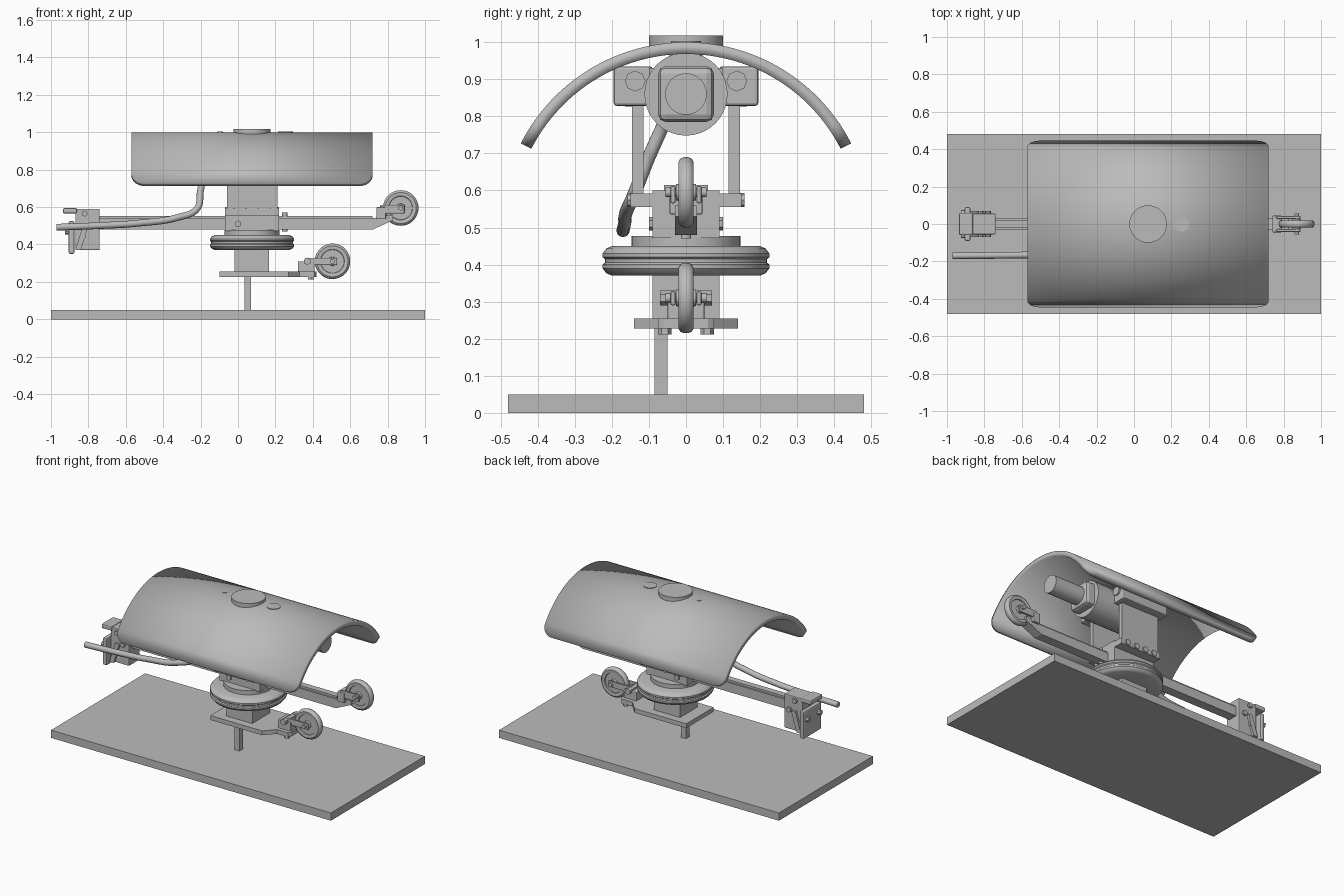
import bpy, bmesh
from math import pi, sin, cos, sqrt, radians
from mathutils import Vector, Matrix

if "Cube" in bpy.data.objects:
    bpy.data.objects.remove(bpy.data.objects["Cube"], do_unlink=True)

GREY = (0.5, 0.5, 0.5, 1)
mat = bpy.data.materials.new("plain grey")
mat.use_nodes = True
mat.diffuse_color = GREY
mat.node_tree.nodes["Principled BSDF"].inputs["Base Color"].default_value = GREY

CX = 0.075                      # axis of the turntable
TURN = {"x": Matrix.Rotation(pi / 2, 4, "Y"), "y": Matrix.Rotation(-pi / 2, 4, "X"),
        "z": Matrix.Identity(4)}


def finish(name, bm, smooth=False, bevel=0):
    bmesh.ops.recalc_face_normals(bm, faces=bm.faces)
    me = bpy.data.meshes.new(name)
    bm.to_mesh(me)
    bm.free()
    ob = bpy.data.objects.new(name, me)
    bpy.context.collection.objects.link(ob)
    me.materials.append(mat)
    if bevel:
        mod = ob.modifiers.new("Bevel", "BEVEL")
        mod.width, mod.segments = bevel, 2
    if smooth:
        bpy.ops.object.select_all(action="DESELECT")
        ob.select_set(True)
        bpy.context.view_layer.objects.active = ob
        bpy.ops.object.shade_smooth_by_angle(angle=radians(35))
    return ob


def box(name, xs, ys, zs, bevel=0):
    bm = bmesh.new()
    bmesh.ops.create_cube(bm, size=1)
    for v in bm.verts:
        v.co = [(a + b) / 2 + c * (b - a) for (a, b), c in zip((xs, ys, zs), v.co)]
    return finish(name, bm, bevel=bevel)


def rod(name, at, r, length, axis="z", sides=32):
    bm = bmesh.new()
    bmesh.ops.create_cone(bm, cap_ends=True, segments=sides, radius1=r, radius2=r, depth=length,
                          matrix=Matrix.Translation(at) @ TURN[axis])
    return finish(name, bm, smooth=sides > 8)


def lathe(name, at, profile, axis="z", steps=48):
    bm = bmesh.new()
    vs = [bm.verts.new((r, 0, h)) for r, h in profile]
    es = [bm.edges.new(p) for p in zip(vs, vs[1:])]
    bmesh.ops.spin(bm, geom=vs + es, cent=(0, 0, 0), axis=(0, 0, 1), angle=2 * pi, steps=steps)
    bmesh.ops.remove_doubles(bm, verts=bm.verts, dist=1e-5)
    bmesh.ops.transform(bm, verts=bm.verts, matrix=Matrix.Translation(at) @ TURN[axis])
    return finish(name, bm, smooth=True)


def prism(name, outline, ys):
    """Outline in x and z, extruded across y."""
    bm = bmesh.new()
    f = bm.faces.new([bm.verts.new((x, ys[0], z)) for x, z in outline])
    new = bmesh.ops.extrude_face_region(bm, geom=[f])["geom"]
    bmesh.ops.translate(bm, vec=(0, ys[1] - ys[0], 0),
                        verts=[v for v in new if isinstance(v, bmesh.types.BMVert)])
    return finish(name, bm)


# Base slab and post
box("base", (-1, 1), (-0.48, 0.48), (0, 0.05))
box("post", (0.035, 0.07), (-0.085, -0.05), (0.05, 0.23))

# Curved canopy with rounded corners
R, CZ, END, CORNER, N = 0.5, 0.5, radians(63), 0.07, 96
bm = bmesh.new()
rows = []
for i in range(N + 1):
    a = END * sin(pi * (i / N - 0.5))
    d = min((END - abs(a)) * R, CORNER)
    inset = CORNER - sqrt(max(0, CORNER ** 2 - (CORNER - d) ** 2))
    rows.append([bm.verts.new((x, R * sin(a), CZ + R * cos(a))) for x in (-0.57 + inset, 0.72 - inset)])
for (a, b), (c, d) in zip(rows, rows[1:]):
    bm.faces.new((a, b, d, c))
canopy = finish("canopy", bm, smooth=True)
shell = canopy.modifiers.new("Thickness", "SOLIDIFY")
shell.thickness, shell.offset = 0.032, -1
rod("canopy_cap", (CX, 0, 1.0), 0.1, 0.036, sides=48)
rod("canopy_plug", (0.255, 0, 0.992), 0.04, 0.022)
rod("canopy_pin", (-0.095, 0, 0.992), 0.014, 0.022, sides=16)
rod("canopy_stem", (CX, 0, 0.945), 0.045, 0.06)

# Ribbed turntable ring
side = [(0.2, 0.37), (0.215, 0.377), (0.225, 0.39), (0.225, 0.4), (0.219, 0.405), (0.219, 0.415),
        (0.225, 0.42), (0.225, 0.43), (0.215, 0.443), (0.2, 0.45)]
lathe("turntable", (CX, 0, 0), [(0, 0.37)] + side + [(0, 0.45)])
rod("turntable_collar", (CX, 0, 0.462), 0.147, 0.03, sides=48)
box("neck", (-0.02, 0.165), (-0.09, 0.09), (0.25, 0.375))

# Lower plate with a narrowed end
bm = bmesh.new()
half = [(-0.1, 0.14), (0.27, 0.14), (0.33, 0.075), (0.41, 0.075), (0.42, 0.06)]
face = bm.faces.new([bm.verts.new((x, y, 0.227))
                     for x, y in half + [(x, -y) for x, y in reversed(half)]])
new = bmesh.ops.extrude_face_region(bm, geom=[face])["geom"]
bmesh.ops.translate(bm, vec=(0, 0, 0.028), verts=[v for v in new if isinstance(v, bmesh.types.BMVert)])
finish("lower_plate", bm)


# Wheel with a recessed disc and hub
def wheel(name, x, z):
    edge = [(0, 0.027), (0.022, 0.027), (0.024, 0.012), (0.062, 0.012), (0.064, 0.018),
            (0.083, 0.02), (0.091, 0.015), (0.095, 0.006)]
    lathe(name, (x, 0, z), edge + [(r, -h) for r, h in reversed(edge)], "y")
    rod(name + "_axle", (x, 0, z), 0.013, 0.11, "y", 16)


wheel("lower_wheel", 0.505, 0.31)
wheel("upper_wheel", 0.87, 0.595)
box("lower_fork_block", (0.32, 0.41), (-0.05, 0.05), (0.25, 0.31), 0.005)
rod("lower_fork_pin", (0.37, 0, 0.31), 0.02, 0.14, "y", 6)
box("upper_fork_block", (0.74, 0.79), (-0.045, 0.045), (0.535, 0.6), 0.005)

# Boom with an upswept end
boom = [(-0.8, 0.48), (0.72, 0.48), (0.83, 0.53), (0.83, 0.56), (0.72, 0.54), (-0.8, 0.54)]
prism("boom", boom, (-0.03, 0.03))
box("boom_ridge", (-0.75, 0.72), (-0.02, 0.02), (0.535, 0.553))
rod("boom_tab", (0.25, 0, 0.52), 0.014, 0.1, sides=12)

# Carriage block
box("carriage", (-0.07, 0.22), (-0.09, 0.09), (0.472, 0.6))
box("carriage_flange", (-0.07, 0.22), (-0.15, 0.15), (0.555, 0.592))
box("carriage_top", (-0.05, 0.2), (-0.06, 0.06), (0.59, 0.615))

# Mirrored parts: fork arms, side plates, motor rails and bolts
for s, tag in ((1, "back"), (-1, "front")):
    def ys(a, b):
        return tuple(sorted((s * a, s * b)))
    box("lower_fork_arm_" + tag, (0.36, 0.53), ys(0.028, 0.042), (0.29, 0.328), 0.005)
    box("upper_fork_arm_" + tag, (0.76, 0.89), ys(0.028, 0.042), (0.565, 0.612), 0.005)
    box("side_plate_" + tag, (-0.06, 0.21), ys(0.115, 0.145), (0.57, 0.86))
    box("motor_rail_" + tag, (-0.09, 0.24), ys(0.09, 0.195), (0.828, 0.935), 0.008)
    rod("rail_screw_" + tag, (0.24, s * 0.137, 0.895), 0.028, 0.02, "x", 8)
    rod("plate_screw_" + tag, (CX, s * 0.15, 0.84), 0.014, 0.03, "y", 6)
    rod("carriage_screw_" + tag, (0.0, s * 0.09, 0.51), 0.018, 0.02, "y", 6)
    rod("lower_plate_bolt_" + tag, (0.39, s * 0.057, 0.222), 0.018, 0.02, "z", 6)
    for i in range(4):
        rod(f"carriage_bolt_{tag}_{i + 1}", (-0.022 + 0.065 * i, s * 0.15, 0.574), 0.019, 0.016, "y", 8)

# Motor under the canopy
rod("motor_housing", (0.21, 0, 0.86), 0.112, 0.3, "x", 40)
box("gearbox", (0.34, 0.42), (-0.075, 0.075), (0.785, 0.935), 0.02)
rod("motor", (0.51, 0, 0.86), 0.056, 0.24, "x")
box("motor_hanger", (0.0, 0.25), (-0.1, 0.1), (0.84, 0.93))

# Tail clamp on the end of the boom
box("tail_block", (-0.87, -0.74), (-0.055, 0.055), (0.37, 0.59), 0.005)
box("tail_plate", (-0.905, -0.875), (-0.09, 0.09), (0.35, 0.525), 0.008)
box("tail_hook", (-0.935, -0.86), (-0.06, 0.06), (0.565, 0.595), 0.008)
prism("tail_brace", [(-0.87, 0.37), (-0.84, 0.37), (-0.8, 0.5), (-0.83, 0.5)], (-0.07, 0.07))
for x, z in ((-0.82, 0.565), (-0.78, 0.5), (-0.83, 0.44)):
    rod("tail_bolt", (x, 0, z), 0.016, 0.14, "y", 8)
for y in (-0.06, 0.06):
    rod("tail_stud", (-0.9, y, 0.47), 0.016, 0.05, "x", 8)

# Cable from the motor to the tail
path = [(-0.05, -0.03, 0.84), (-0.17, -0.05, 0.8), (-0.2, -0.1, 0.69), (-0.22, -0.14, 0.59),
        (-0.32, -0.16, 0.545), (-0.52, -0.165, 0.515), (-0.76, -0.168, 0.5), (-0.97, -0.17, 0.492)]
curve = bpy.data.curves.new("cable", "CURVE")
curve.dimensions, curve.bevel_depth, curve.use_fill_caps = "3D", 0.018, True
spline = curve.splines.new("BEZIER")
spline.bezier_points.add(len(path) - 1)
for p, co in zip(spline.bezier_points, path):
    p.co = Vector(co)
    p.handle_left_type = p.handle_right_type = "AUTO"
curve.materials.append(mat)
bpy.context.collection.objects.link(bpy.data.objects.new("cable", curve))
